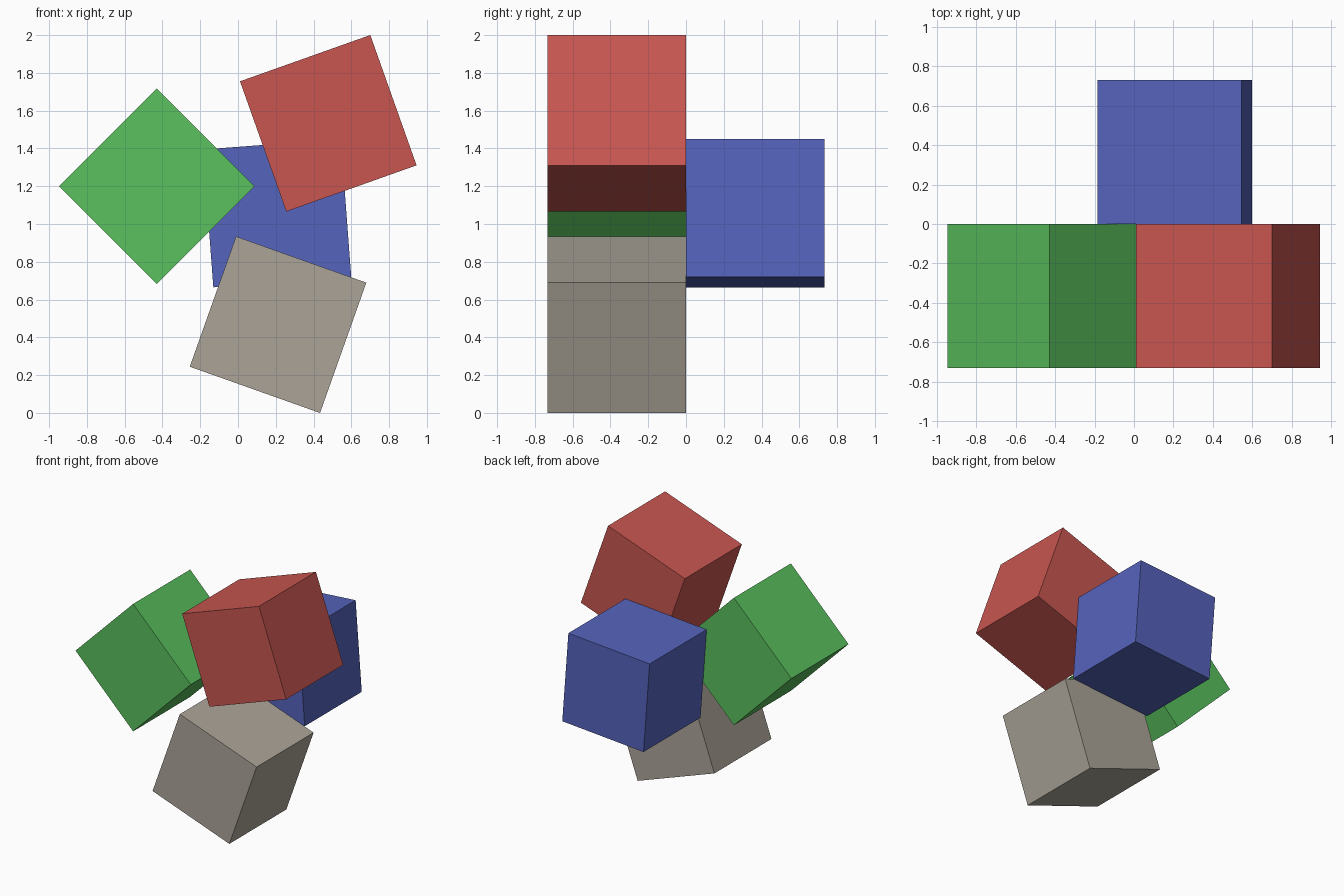
import bpy
import math

if "Cube" in bpy.data.objects:
    bpy.data.objects.remove(bpy.data.objects["Cube"])

SIDE = 0.732


def linear(c):
    c /= 255
    return c / 12.92 if c <= 0.04045 else ((c + 0.055) / 1.055) ** 2.4


def material(name, rgb):
    mat = bpy.data.materials.new(name)
    mat.diffuse_color = (*[linear(c) for c in rgb], 1)
    mat.use_nodes = True
    mat.node_tree.nodes["Principled BSDF"].inputs["Base Color"].default_value = mat.diffuse_color
    return mat


def cube(name, x, y, z, tilt, mat):
    # tilt is counter-clockwise as seen from the front
    bpy.ops.mesh.primitive_cube_add(size=SIDE, location=(x, y, z),
                                    rotation=(0, -math.radians(tilt), 0))
    obj = bpy.context.object
    obj.name = name
    obj.data.materials.append(mat)
    return obj


# Three front cubes and one behind, touching at the y = 0 plane
front, back = -SIDE / 2, SIDE / 2
cube("grey_cube", 0.212, front, 0.467, -19.55, material("warm grey", (171, 164, 152)))
cube("red_cube", 0.478, front, 1.533, 19.55, material("red", (200, 86, 81)))
cube("green_cube", -0.430, front, 1.200, 45, material("green", (90, 193, 94)))
cube("blue_cube", 0.207, back, 1.057, 4.3, material("blue", (85, 99, 187)))
